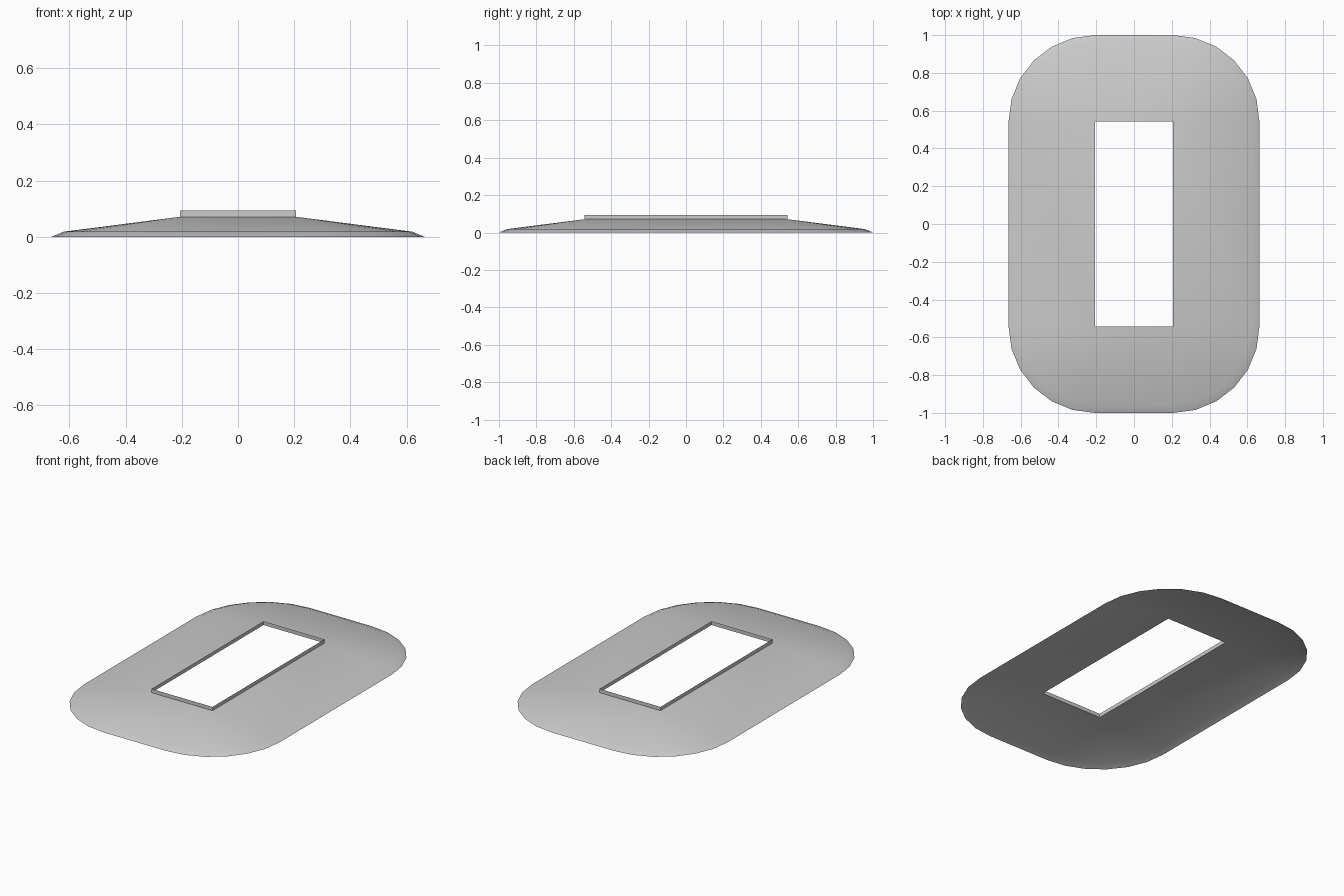
import bpy, bmesh, math

if "Cube" in bpy.data.objects:
    bpy.data.objects.remove(bpy.data.objects["Cube"])

HX, HY = 0.207, 0.543      # half size of the rectangular opening
SEG = 6                    # segments per rounded corner


def ring(bm, offset, z):
    """Rounded rectangle: the opening's outline grown outward by offset."""
    verts = []
    for i, (sx, sy) in enumerate([(1, 1), (-1, 1), (-1, -1), (1, -1)]):
        for k in range(SEG + 1):
            a = math.radians(90) * (i + k / SEG)
            verts.append(bm.verts.new((sx * HX + offset * math.cos(a),
                                       sy * HY + offset * math.sin(a), z)))
    return verts


def sweep(name, profile):
    """Join rings along an (offset, height) profile into an open shell."""
    bm = bmesh.new()
    rings = [ring(bm, d, z) for d, z in profile]
    n = len(rings[0])
    for lower, upper in zip(rings, rings[1:]):
        for j in range(n):
            k = (j + 1) % n
            bm.faces.new((lower[j], lower[k], upper[k], upper[j]))
    # Collapse the zero-radius corners
    bmesh.ops.remove_doubles(bm, verts=bm.verts, dist=1e-5)
    mesh = bpy.data.meshes.new(name)
    bm.to_mesh(mesh)
    bm.free()
    obj = bpy.data.objects.new(name, mesh)
    bpy.context.collection.objects.link(obj)
    bpy.context.view_layer.objects.active = obj
    obj.select_set(True)
    bpy.ops.object.shade_smooth_by_angle(angle=math.radians(35))
    obj.select_set(False)
    return obj


# Sloping skirt with a steeper outer rim, open underneath
sweep("sloped_skirt", [(0.457, 0.0), (0.415, 0.018), (0.0, 0.071)])

# Thin upright lip around the opening
sweep("opening_lip", [(0.0, 0.071), (0.0, 0.094)])
